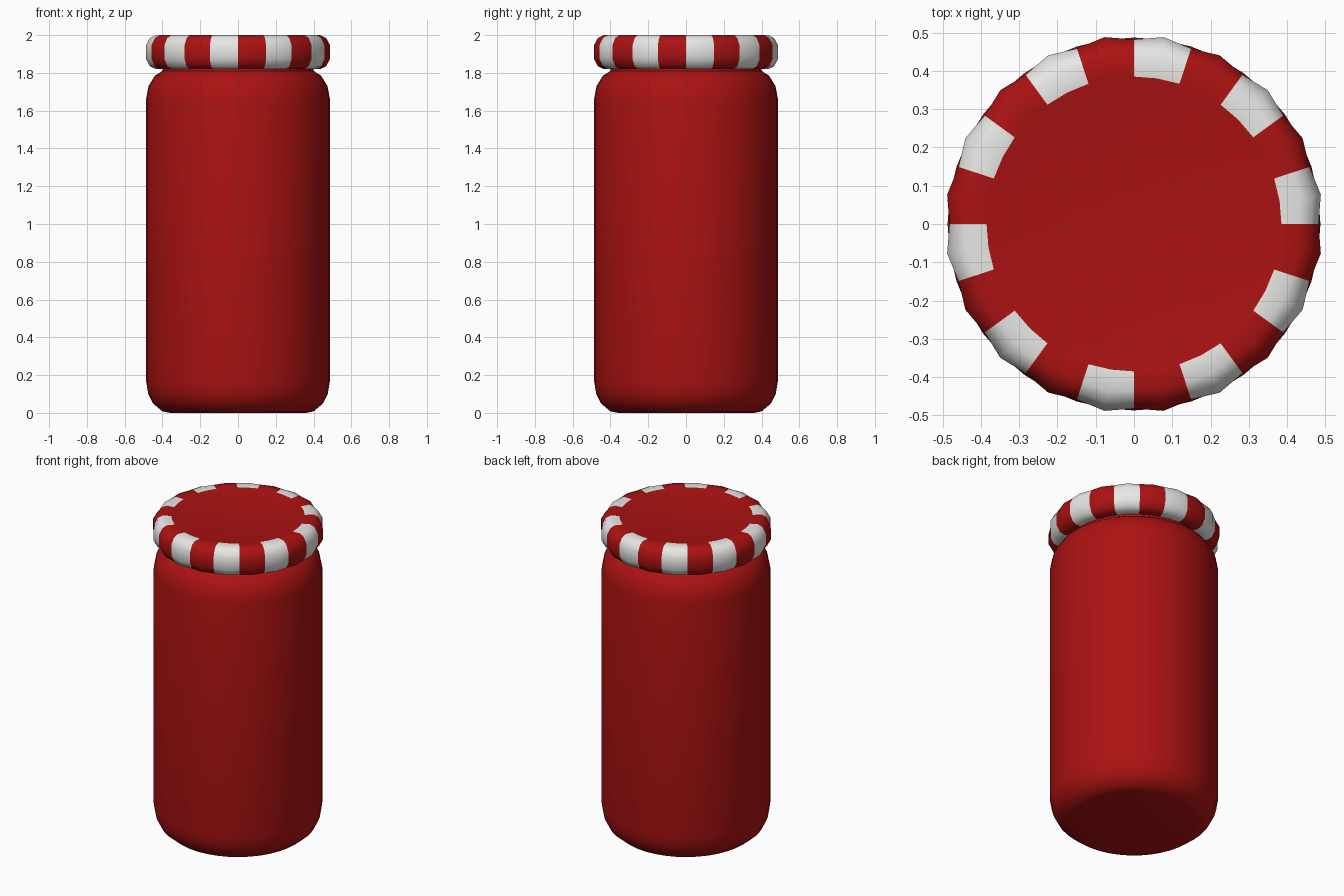
import bpy, bmesh, math

if "Cube" in bpy.data.objects:
    bpy.data.objects.remove(bpy.data.objects["Cube"])


def make_material(name, rgb):
    mat = bpy.data.materials.new(name)
    mat.use_nodes = True
    mat.diffuse_color = (*rgb, 1)
    mat.node_tree.nodes["Principled BSDF"].inputs["Base Color"].default_value = (*rgb, 1)
    return mat


red = make_material("deep red", (0.41, 0.006, 0.006))
white = make_material("off white", (0.8, 0.8, 0.79))


def lathe(name, profile, sides, materials, scallop=0.0, rule=None):
    """Turn a (radius, height) profile around z; odd columns bulge by scallop."""
    bm = bmesh.new()
    rings = []
    for r, z in profile:
        ring = []
        for i in range(sides):
            a = math.tau * i / sides
            dip = scallop * max(0, r - 0.385) if i % 2 == 0 else 0
            ring.append(bm.verts.new(((r - dip) * math.cos(a), (r - dip) * math.sin(a), z)))
        rings.append(ring)
    for row, (low, high) in enumerate(zip(rings, rings[1:])):
        for i in range(sides):
            j = (i + 1) % sides
            face = bm.faces.new((low[i], low[j], high[j], high[i]))
            face.material_index = rule(row, i) if rule else 0
    bm.faces.new(rings[0][::-1])
    bm.faces.new(rings[-1])
    mesh = bpy.data.meshes.new(name)
    bm.to_mesh(mesh)
    bm.free()
    for mat in materials:
        mesh.materials.append(mat)
    obj = bpy.data.objects.new(name, mesh)
    bpy.context.collection.objects.link(obj)
    bpy.ops.object.select_all(action="DESELECT")
    obj.select_set(True)
    bpy.context.view_layer.objects.active = obj
    bpy.ops.object.shade_smooth_by_angle(angle=math.radians(50))
    return obj


# Jar body with rounded base, rounded shoulder and short neck
body_profile = [(0.36, 0), (0.4, 0.008), (0.45, 0.05), (0.475, 0.1), (0.487, 0.17),
                (0.487, 1.66), (0.474, 1.73), (0.44, 1.785), (0.4, 1.81), (0.4, 1.86)]
lathe("jar_body", body_profile, 40, [red])

# Scalloped lid with alternating stripes wrapping over the rim
lid_profile = [(0.36, 1.83), (0.385, 1.823), (0.44, 1.82), (0.472, 1.835), (0.494, 1.875),
               (0.494, 1.945), (0.472, 1.985), (0.44, 2.0), (0.385, 1.997), (0.35, 1.99)]


def stripe(row, column):
    on_rim = 0 < row < len(lid_profile) - 2
    return 1 if on_rim and column % 4 < 2 else 0


lathe("lid", lid_profile, 40, [red, white], scallop=0.11, rule=stripe)
